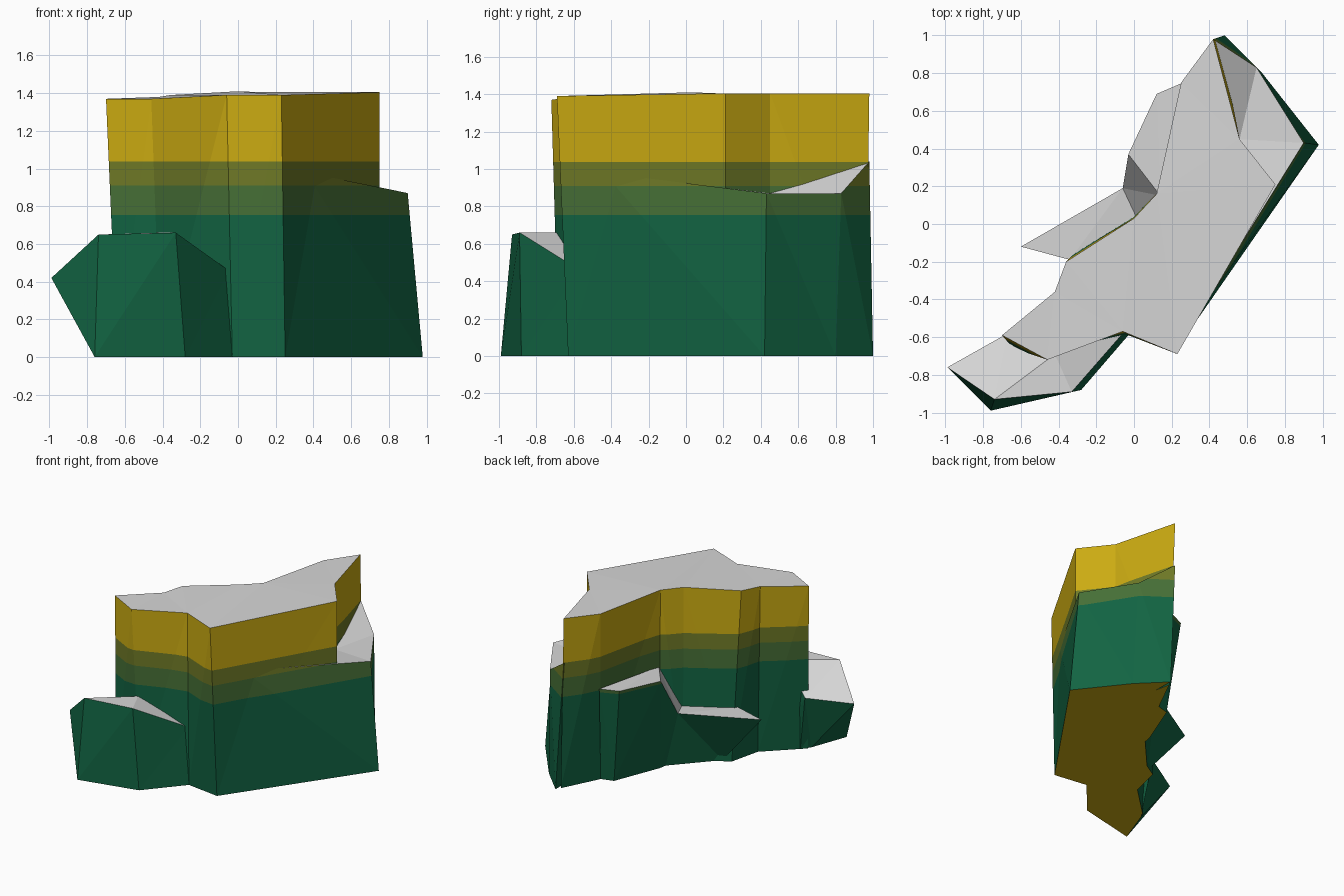
import bpy, bmesh

if "Cube" in bpy.data.objects:
    bpy.data.objects.remove(bpy.data.objects["Cube"])

# Flat colours
def mat(name, rgb):
    m = bpy.data.materials.new(name)
    m.diffuse_color = (*rgb, 1)
    m.use_nodes = True
    m.node_tree.nodes["Principled BSDF"].inputs["Base Color"].default_value = m.diffuse_color
    return m

MATS = [mat("deep_green", (0.006, 0.127, 0.055)),
        mat("moss_green", (0.062, 0.160, 0.037)),
        mat("olive", (0.160, 0.195, 0.020)),
        mat("gold", (0.60, 0.41, 0.006)),
        mat("pale_grey", (0.68, 0.68, 0.68))]
BANDS = [0.755, 0.91, 1.037]      # heights where the wall colour changes
GOLD, GREY = 3, 4


def rock(name, rim, foot, lid):
    """Loft a faceted rock from a flat foot outline to an uneven rim; lid lists the top facets."""
    bm = bmesh.new()
    top = [bm.verts.new(p) for p in rim]
    low = [bm.verts.new((x, y, 0)) for x, y in foot]
    n = len(top)
    for i in range(n):
        j = (i + 1) % n
        bm.faces.new((low[i], low[j], top[j], top[i]))
    bm.faces.new(low[::-1]).material_index = GOLD
    for f in lid:
        bm.faces.new([top[i] for i in f]).material_index = GREY
    bmesh.ops.recalc_face_normals(bm, faces=bm.faces[:])
    bmesh.ops.triangulate(bm, faces=bm.faces[:])
    # cut the walls at each colour band, then colour them by height
    for z in BANDS:
        bmesh.ops.bisect_plane(bm, geom=bm.verts[:] + bm.edges[:] + bm.faces[:],
                               plane_co=(0, 0, z), plane_no=(0, 0, 1), dist=1e-5)
    for f in bm.faces:
        if f.material_index == 0:
            z = f.calc_center_median().z
            f.material_index = sum(z > b for b in BANDS)
    me = bpy.data.meshes.new(name)
    bm.to_mesh(me)
    bm.free()
    for m in MATS:
        me.materials.append(m)
    ob = bpy.data.objects.new(name, me)
    bpy.context.collection.objects.link(ob)
    return ob


# Tall central plateau
rock("cliff_plateau",
     [(-.70, -.59, 1.37), (-.46, -.72, 1.37), (-.06, -.57, 1.39), (.23, -.69, 1.39),
      (.75, .21, 1.405), (.56, .45, 1.405), (.42, .98, 1.405), (.25, .75, 1.40),
      (.12, .16, 1.405), (0, .03, 1.41), (-.36, -.20, 1.39), (-.42, -.36, 1.38)],
     [(-.64, -.66), (-.41, -.68), (-.03, -.59), (.25, -.63),
      (.75, .21), (.56, .45), (.46, .96), (.31, .66),
      (.14, .14), (0, .04), (-.31, -.15), (-.37, -.40)],
     [range(12)])

# Front left ledge with overhanging tip
rock("front_ledge",
     [(-.74, -.93, .65), (-.33, -.89, .66), (-.05, -.57, .46),
      (-.42, -.69, .66), (-.67, -.58, .45), (-.99, -.76, .42)],
     [(-.76, -.99), (-.28, -.88), (-.03, -.59), (-.40, -.66), (-.60, -.62), (-.65, -.69)],
     [(0, 1, 3), (1, 2, 3), (0, 3, 4, 5)])

# Right ledge that tapers forward along the wall
rock("right_ledge",
     [(.36, -.44, .98), (.90, .43, .87), (.65, .83, .87), (.42, .98, 1.04), (.56, .45, .87)],
     [(.25, -.63), (.98, .42), (.68, .80), (.48, 1.0), (.50, .45)],
     [(0, 1, 4), (1, 2, 4), (2, 3, 4)])

# Stepped ledge on the back left
rock("back_ledge",
     [(.26, .75, .785), (.12, .69, .78), (-.03, .37, .78), (-.06, .19, .455),
      (-.60, -.12, .43), (-.34, -.19, .436), (.02, .02, .44), (.14, .15, .77)],
     [(.31, .66), (.21, .63), (.06, .25), (.05, .19),
      (-.24, -.13), (-.31, -.19), (.02, 0), (.16, .12)],
     [(0, 1, 2, 7), (2, 3, 6, 7), (3, 4, 5, 6)])
